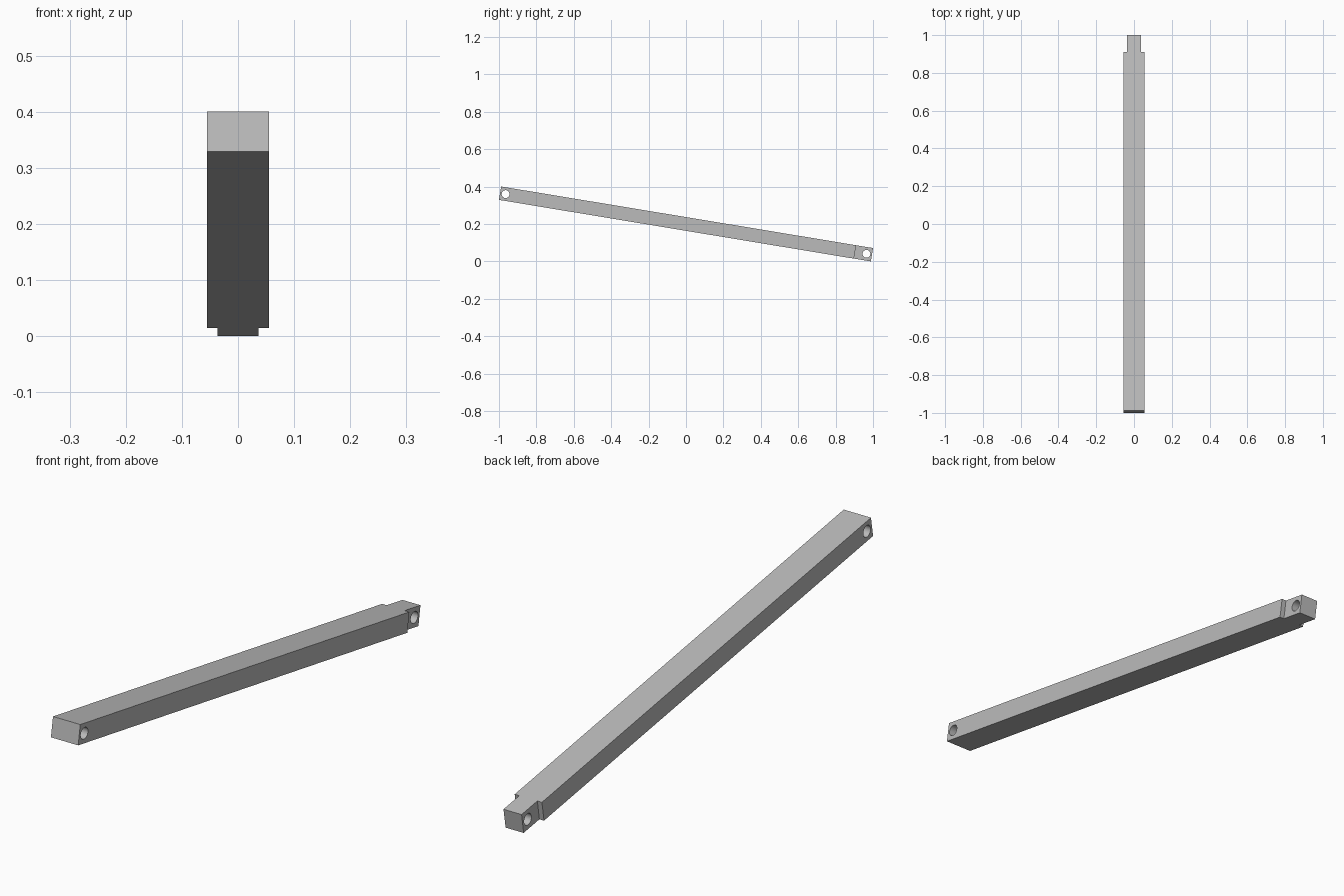
import bpy
import bmesh
import math
from mathutils import Matrix

cube = bpy.data.objects.get("Cube")
if cube:
    bpy.data.objects.remove(cube, do_unlink=True)

LENGTH, HEIGHT, WIDTH = 2.0155, 0.0724, 0.11
TONGUE_WIDTH, TONGUE_LENGTH = 0.073, 0.092
HOLE_RADIUS, HOLE_INSET = 0.021, 0.03
TILT = math.radians(9.395)

grey = bpy.data.materials.new("plain grey")
grey.use_nodes = True
colour = (0.5, 0.5, 0.5, 1)
grey.diffuse_color = colour
grey.node_tree.nodes["Principled BSDF"].inputs["Base Color"].default_value = colour


def add_object(name, bm):
    bmesh.ops.recalc_face_normals(bm, faces=bm.faces)
    mesh = bpy.data.meshes.new(name)
    bm.to_mesh(mesh)
    bm.free()
    obj = bpy.data.objects.new(name, mesh)
    bpy.context.collection.objects.link(obj)
    return obj


# Bar with a narrowed tongue at the back: plan outline extruded upwards
bm = bmesh.new()
end, shoulder = LENGTH / 2, LENGTH / 2 - TONGUE_LENGTH
half = [(WIDTH / 2, -end), (WIDTH / 2, shoulder),
        (TONGUE_WIDTH / 2, shoulder), (TONGUE_WIDTH / 2, end)]
outline = half + [(-x, y) for x, y in reversed(half)]
base = bm.faces.new([bm.verts.new((x, y, -HEIGHT / 2)) for x, y in outline])
top = bmesh.ops.extrude_face_region(bm, geom=[base])["geom"]
bmesh.ops.translate(bm, vec=(0, 0, HEIGHT),
                    verts=[v for v in top if isinstance(v, bmesh.types.BMVert)])
bar = add_object("connecting_bar", bm)
bar.data.materials.append(grey)

# Pin hole through each end
for name, y in (("front_hole_cutter", HOLE_INSET - end),
                ("back_hole_cutter", end - HOLE_INSET)):
    bm = bmesh.new()
    bmesh.ops.create_cone(bm, cap_ends=True, segments=32, radius1=HOLE_RADIUS,
                          radius2=HOLE_RADIUS, depth=WIDTH * 2,
                          matrix=Matrix.Translation((0, y, 0)) @ Matrix.Rotation(math.pi / 2, 4, "Y"))
    cutter = add_object(name, bm)
    cutter.data.materials.append(grey)
    cutter.hide_render = True
    bpy.context.view_layer.objects.active = bar
    cut = bar.modifiers.new(name, "BOOLEAN")
    cut.operation, cut.solver, cut.object = "DIFFERENCE", "EXACT", cutter
    bpy.ops.object.modifier_apply(modifier=cut.name)
    bpy.data.objects.remove(cutter, do_unlink=True)

# Slope the bar down towards the back and rest it on the ground
bar.data.transform(Matrix.Rotation(-TILT, 4, "X"))
bar.data.transform(Matrix.Translation((0, 0, -min(v.co.z for v in bar.data.vertices))))

# Smooth hole walls, crisp edges elsewhere
bpy.ops.object.select_all(action="DESELECT")
bar.select_set(True)
bpy.context.view_layer.objects.active = bar
bpy.ops.object.shade_smooth_by_angle(angle=math.radians(30))
